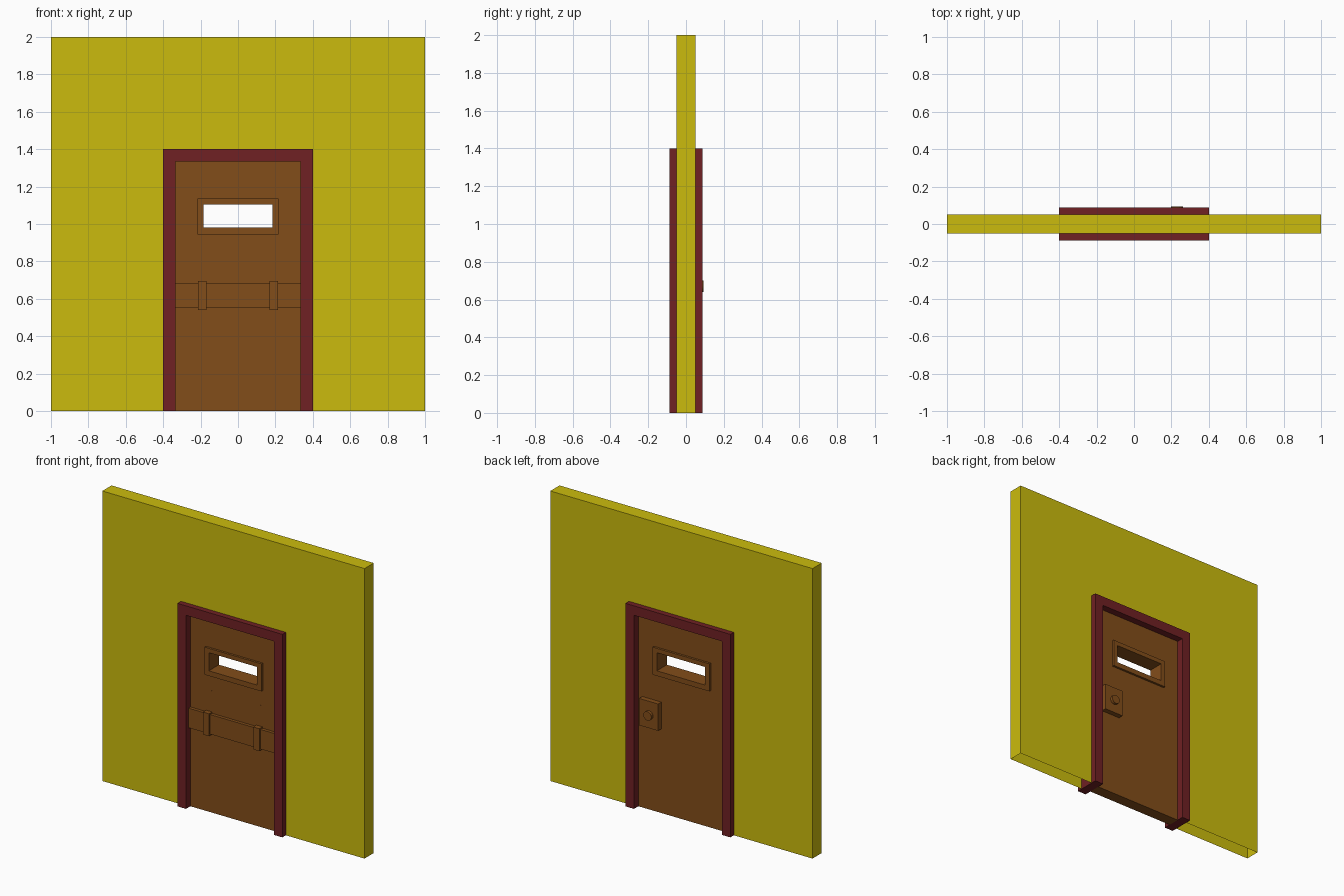
import bpy, bmesh, math

if "Cube" in bpy.data.objects:
    bpy.data.objects.remove(bpy.data.objects["Cube"])


def material(name, rgb):
    m = bpy.data.materials.new(name)
    m.diffuse_color = (*rgb, 1)
    m.use_nodes = True
    m.node_tree.nodes["Principled BSDF"].inputs["Base Color"].default_value = m.diffuse_color
    return m


YELLOW = material("wall_yellow", (0.60, 0.50, 0.004))
RED = material("frame_red", (0.16, 0.015, 0.017))
BROWN = material("door_brown", (0.225, 0.075, 0.010))


def finish(name, bm, mat):
    bmesh.ops.recalc_face_normals(bm, faces=bm.faces)
    mesh = bpy.data.meshes.new(name)
    bm.to_mesh(mesh)
    bm.free()
    mesh.materials.append(mat)
    obj = bpy.data.objects.new(name, mesh)
    bpy.context.collection.objects.link(obj)
    return obj


def box(name, x0, x1, y0, y1, z0, z1, mat):
    bm = bmesh.new()
    bmesh.ops.create_cube(bm, size=1)
    for v in bm.verts:
        v.co.x = x0 if v.co.x < 0 else x1
        v.co.y = y0 if v.co.y < 0 else y1
        v.co.z = z0 if v.co.z < 0 else z1
    return finish(name, bm, mat)


def arch(name, w, h, iw, ih, d, mat, sides):
    """Upside-down U of half width w; sides lists which edges get walls."""
    pts = [(-w, 0), (-w, h), (w, h), (w, 0), (iw, 0), (iw, ih), (-iw, ih), (-iw, 0)]
    bm = bmesh.new()
    f = [bm.verts.new((x, -d, z)) for x, z in pts]
    b = [bm.verts.new((x, d, z)) for x, z in pts]
    for ring in (f, b):
        for q in ((0, 1, 6, 7), (1, 2, 5, 6), (2, 3, 4, 5)):
            bm.faces.new([ring[i] for i in q])
    for i in sides:
        j = (i + 1) % 8
        bm.faces.new((f[i], f[j], b[j], b[i]))
    bmesh.ops.dissolve_limit(bm, angle_limit=0.01, verts=bm.verts, edges=bm.edges)
    return finish(name, bm, mat)


def ring(name, outer, inner, d, mat):
    """Rectangular panel with a rectangular hole; rects are x0, x1, z0, z1."""
    bm = bmesh.new()

    def loop(r, y):
        x0, x1, z0, z1 = r
        return [bm.verts.new((x, y, z)) for x, z in ((x0, z0), (x1, z0), (x1, z1), (x0, z1))]

    loops = [loop(outer, -d), loop(inner, -d), loop(inner, d), loop(outer, d)]
    for k in range(4):
        a, b = loops[k], loops[(k + 1) % 4]
        for i in range(4):
            j = (i + 1) % 4
            bm.faces.new((a[i], a[j], b[j], b[i]))
    return finish(name, bm, mat)


# Wall shell, open underneath and behind the frame
arch("wall", 1.0, 2.0, 0.39, 1.39, 0.05, YELLOW, (0, 1, 2))

# Door frame running through the wall
arch("door_frame", 0.4, 1.4, 0.335, 1.335, 0.088, RED, range(8))

# Door panel and raised window surround
ring("door", (-0.335, 0.335, 0, 1.335), (-0.2, 0.2, 0.96, 1.12), 0.04, BROWN)
ring("window_surround", (-0.217, 0.217, 0.945, 1.135), (-0.184, 0.184, 0.98, 1.105), 0.055, BROWN)

# Barricade bar with its two brackets on the front
box("bar", -0.335, 0.335, -0.062, -0.035, 0.55, 0.685, BROWN)
for side, x in (("left", -0.192), ("right", 0.192)):
    box(side + "_bracket", x - 0.023, x + 0.023, -0.075, -0.035, 0.54, 0.695, BROWN)
    box(side + "_bracket_strap", x - 0.023, x + 0.023, -0.0405, -0.035, 0.39, 0.84, BROWN)

# Lock plate and knob on the back
box("lock_plate", 0.16, 0.305, 0.035, 0.075, 0.58, 0.765, BROWN)
bm = bmesh.new()
bmesh.ops.create_cone(bm, cap_ends=True, segments=16, radius1=0.031, radius2=0.031, depth=0.023)
for v in bm.verts:
    x, y, z = v.co
    v.co = (0.23 + x, 0.0815 + z, 0.67 + y)
finish("lock_knob", bm, BROWN)
